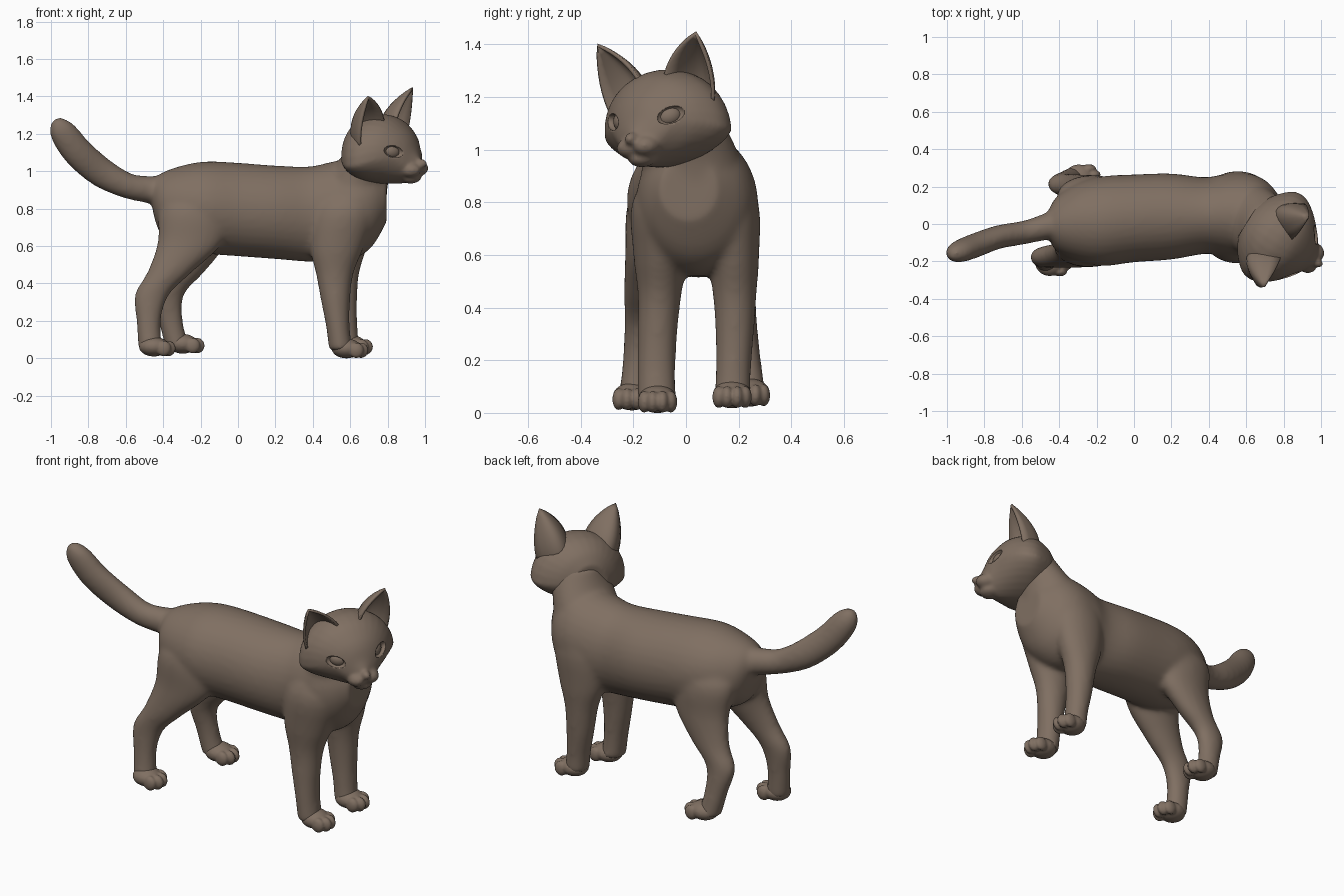
import bpy, bmesh, math
from mathutils import Vector, Matrix

if "Cube" in bpy.data.objects:
    bpy.data.objects.remove(bpy.data.objects["Cube"])

fur = bpy.data.materials.new("brown_fur")
fur.diffuse_color = (0.215, 0.16, 0.122, 1)
fur.use_nodes = True
fur.node_tree.nodes["Principled BSDF"].inputs["Base Color"].default_value = fur.diffuse_color


def finish(name, bm, voxel=0, smooth=0):
    """Turn a bmesh into an object; overlapping shells are fused by remeshing."""
    bmesh.ops.recalc_face_normals(bm, faces=bm.faces)
    for f in bm.faces:
        f.smooth = True
    me = bpy.data.meshes.new(name)
    bm.to_mesh(me)
    bm.free()
    me.materials.append(fur)
    ob = bpy.data.objects.new(name, me)
    bpy.context.collection.objects.link(ob)
    if voxel:
        m = ob.modifiers.new("fuse", 'REMESH')
        m.mode = 'VOXEL'
        m.voxel_size = voxel
        m.use_smooth_shade = True
    if smooth:
        m = ob.modifiers.new("soften", 'SMOOTH')
        m.factor = 0.5
        m.iterations = smooth
    return ob


def spline(secs, n=4):
    """Catmull-Rom interpolation of section tuples."""
    out = []
    for i in range(len(secs) - 1):
        a, b, c, d = (secs[max(i - 1, 0)], secs[i], secs[i + 1],
                      secs[min(i + 2, len(secs) - 1)])
        for k in range(n):
            t = k / n
            out.append([0.5 * (2 * q + (r - p) * t + (2 * p - 5 * q + 4 * r - s) * t * t
                               + (3 * q - p - 3 * r + s) * t ** 3)
                        for p, q, r, s in zip(a, b, c, d)])
    return out + [list(secs[-1])]


def loft(bm, rings):
    rows = [[bm.verts.new(p) for p in r] for r in rings]
    n = len(rows[0])
    for a, b in zip(rows, rows[1:]):
        for i in range(n):
            j = (i + 1) % n
            bm.faces.new((a[i], a[j], b[j], b[i]))
    bm.faces.new(rows[0][::-1])
    bm.faces.new(rows[-1])


def tube(bm, secs, mode, n=32):
    """Sections are x, y, z, radius a, radius b; mode sets the ring plane."""
    X, Y, Z = Vector((1, 0, 0)), Vector((0, 1, 0)), Vector((0, 0, 1))
    s = spline(secs)
    c = [Vector(p[:3]) for p in s]
    rings = []
    for i, p in enumerate(s):
        u, v = (X, Y) if mode == 'level' else (Y, Z)
        if mode == 'path':
            t = c[min(i + 1, len(c) - 1)] - c[max(i - 1, 0)]
            v = t.cross(Y).normalized()
        rings.append([c[i] + u * p[3] * math.cos(k * math.tau / n)
                      + v * p[4] * math.sin(k * math.tau / n) for k in range(n)])
    loft(bm, rings)


def ball(bm, loc, size, base=Matrix.Identity(4), rot=Matrix.Identity(4)):
    m = base @ Matrix.Translation(loc) @ rot @ Matrix.Diagonal((*size, 1))
    bmesh.ops.create_uvsphere(bm, u_segments=20, v_segments=12, radius=1, matrix=m)


# Body: torso, neck, legs and tail fused together
bm = bmesh.new()
tube(bm, [(x, y, (t + b) / 2, r, (t - b) / 2) for x, y, t, b, r in [
    (-.455, .0, .95, .78, .08), (-.41, .0, .99, .66, .15), (-.3, .01, 1.03, .60, .21),
    (-.17, .015, 1.052, .56, .24), (0, .03, 1.045, .545, .235), (.2, .04, 1.03, .53, .23),
    (.38, .045, 1.025, .515, .205), (.5, .05, 1.05, .515, .22), (.62, .04, 1.07, .53, .23),
    (.72, .03, 1.05, .60, .19), (.795, .01, .97, .73, .11)]], 'side')
tube(bm, [(.60, .04, .83, .19, .21), (.64, .02, .96, .168, .19),
          (.70, -.02, 1.08, .145, .175), (.715, -.04, 1.17, .12, .14)], 'level')
tube(bm, [(-.38, .01, .89, .09, .09), (-.46, -.01, .90, .075, .075),
          (-.585, -.045, .92, .064, .068), (-.725, -.07, .99, .064, .08),
          (-.85, -.115, 1.095, .066, .082), (-.93, -.145, 1.20, .06, .074),
          (-.96, -.155, 1.25, .045, .052), (-.975, -.16, 1.28, .02, .022)], 'path')
legs = [
    [(-.23, -.08, .94, .10, .05), (-.235, -.11, .80, .185, .11), (-.255, -.14, .62, .175, .09),
     (-.365, -.165, .46, .12, .07),
     (-.46, -.175, .34, .092, .058), (-.478, -.185, .2, .065, .055), (-.468, -.195, .05, .064, .062)],
    [(-.22, .1, .94, .10, .05), (-.225, .14, .80, .185, .11), (-.225, .17, .62, .165, .09),
     (-.295, .195, .46, .115, .07),
     (-.375, .212, .34, .087, .058), (-.36, .23, .2, .065, .055), (-.325, .243, .06, .064, .062)],
    [(.59, -.04, .95, .10, .07), (.57, -.08, .80, .17, .125), (.53, -.095, .6, .145, .105),
     (.517, -.1, .45, .10, .083),
     (.522, -.108, .3, .077, .075), (.535, -.112, .16, .063, .072), (.55, -.11, .04, .064, .073)],
    [(.58, .12, .95, .10, .07), (.56, .155, .80, .17, .12), (.55, .178, .6, .14, .10),
     (.552, .185, .45, .095, .083),
     (.56, .185, .3, .077, .073), (.575, .18, .16, .064, .067), (.585, .177, .06, .064, .07)]]
for leg in legs:
    tube(bm, leg, 'level')
finish("body", bm, 0.013, 12)

# Paws with four toes each
for name, x, y, z in [("hind_paw_right", -.435, -.205, .01), ("hind_paw_left", -.28, .245, .025),
                      ("front_paw_right", .595, -.108, 0), ("front_paw_left", .62, .175, .018)]:
    bm = bmesh.new()
    ball(bm, (x - .015, y, z + .052), (.08, .074, .053))
    for k, (dx, dy) in enumerate([(.038, -.05), (.062, -.019), (.062, .019), (.038, .05)]):
        ball(bm, (x + dx, y + dy, z + .042), (.04, .025, .042))
    finish(name, bm, 0.007, 3)

# Head, turned and tilted: local x is forward, y is its left side
H = (Matrix.Translation((.737, -.06, 1.10)) @ Matrix.Rotation(math.radians(-32.5), 4, 'Z')
     @ Matrix.Rotation(math.radians(6), 4, 'X'))
bm = bmesh.new()
rings = []
for f, w, zm, zt, zb in spline([
        (-.15, .10, -.02, .09, -.09), (-.11, .175, -.03, .15, -.13), (-.05, .24, -.045, .19, -.15),
        (0, .265, -.045, .202, -.165), (.06, .258, -.035, .202, -.168),
        (.13, .212, -.015, .178, -.168), (.19, .15, -.01, .125, -.163),
        (.225, .105, -.04, .075, -.155), (.25, .065, -.065, .01, -.14), (.27, .03, -.07, -.03, -.11)]):
    ring = []
    for k in range(32):
        c, s = math.cos(k * math.tau / 32), math.sin(k * math.tau / 32)
        e = 1.0 if s >= 0 else 1.3          # pointed cheeks, tapering jaw
        ring.append(H @ Vector((f, math.copysign(w * abs(c) ** e, c),
                                zm + math.copysign(abs(s) ** e, s) * ((zt - zm) if s > 0 else (zm - zb)))))
    rings.append(ring)
loft(bm, rings)
for s in (-1, 1):
    ball(bm, (.235, s * .036, -.09), (.062, .052, .042), H)     # whisker pads
ball(bm, (.275, 0, -.06), (.042, .026, .026), H)                # nose tip
ball(bm, (.215, 0, -.135), (.055, .055, .032), H)               # chin
head = finish("head", bm, 0.009, 6)

# Eyes set in almond sockets
sockets, eyes = bmesh.new(), bmesh.new()
for s in (-1, 1):
    turn = Matrix.Rotation(s * math.radians(38), 4, 'Z') @ Matrix.Rotation(s * math.radians(15), 4, 'X')
    ball(sockets, (.197, s * .131, .018), (.026, .055, .032), H, turn)
    ball(eyes, (.17, s * .109, .016), (.03, .046, .036), H, turn)
cutter = finish("eye_socket_cutter", sockets)
cutter.hide_render = True
cutter.hide_viewport = True
finish("eyes", eyes)
cut = head.modifiers.new("sockets", 'BOOLEAN')
cut.operation = 'DIFFERENCE'
cut.object = cutter
cut.solver = 'EXACT'

# Ears: hollow half-cones opening forwards and outwards
for name, s in [("ear_left", 1), ("ear_right", -1)]:
    inner, back, outer, tip = (Vector(p) for p in [
        (.10, .05, .15), (-.05, .13, .12), (.05, .228, .05), (.115, .222, .322)])
    mid = (inner + outer) / 2
    ctrl = 2 * back - mid
    bm = bmesh.new()
    grid = []
    for i in range(9):
        v = i / 8
        row = []
        for j in range(11):
            u = j / 10
            b = inner * (1 - u) ** 2 + ctrl * 2 * u * (1 - u) + outer * u * u
            p = mid + (tip - mid) * v + (b - mid) * (1 - v ** 2)
            row.append(bm.verts.new(H @ Vector((p.x, s * p.y, p.z))))
        grid.append(row)
    for a, b in zip(grid, grid[1:]):
        for j in range(10):
            bm.faces.new((a[j], a[j + 1], b[j + 1], b[j]))
    bmesh.ops.remove_doubles(bm, verts=bm.verts, dist=1e-4)
    ear = finish(name, bm)
    m = ear.modifiers.new("thickness", 'SOLIDIFY')
    m.thickness = 0.014
    m.offset = 0
